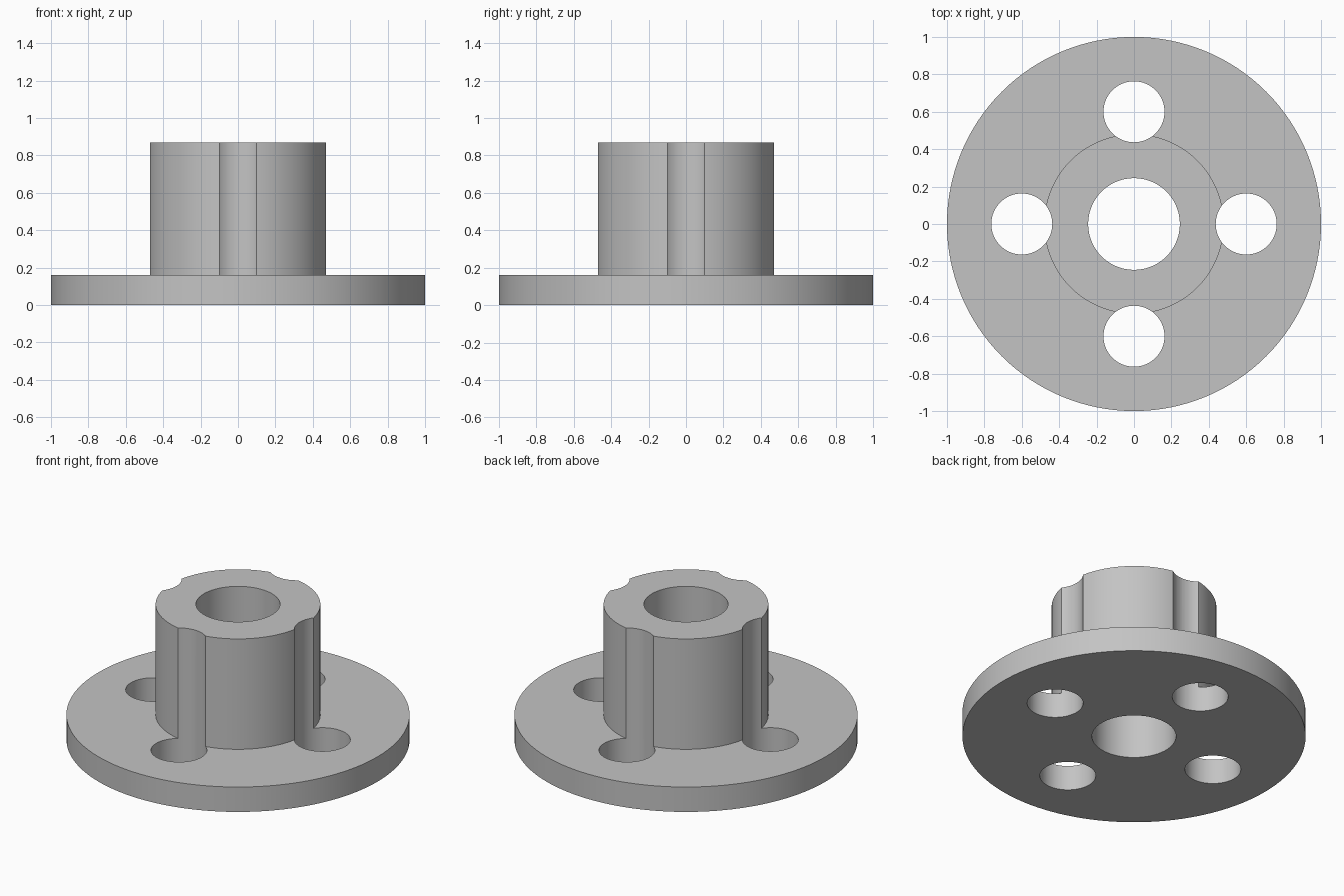
import bpy, bmesh
from math import cos, sin, pi
from mathutils import Matrix

cube = bpy.data.objects.get("Cube")
if cube:
    bpy.data.objects.remove(cube)

# Main dimensions
FLANGE_R, FLANGE_H = 1.0, 0.16
HUB_R, HUB_H = 0.48, 0.87
BORE_R = 0.245
HOLE_R, HOLE_CIRCLE = 0.163, 0.6
SEGMENTS = 128

grey = bpy.data.materials.new("machined grey")
grey.use_nodes = True
colour = (0.55, 0.55, 0.55, 1)
grey.diffuse_color = colour
grey.node_tree.nodes["Principled BSDF"].inputs["Base Color"].default_value = colour


def add_object(name, bm):
    bmesh.ops.recalc_face_normals(bm, faces=bm.faces)
    mesh = bpy.data.meshes.new(name)
    bm.to_mesh(mesh)
    bm.free()
    mesh.materials.append(grey)
    obj = bpy.data.objects.new(name, mesh)
    bpy.context.collection.objects.link(obj)
    return obj


# Flange, hub and bore: one closed profile turned about the z axis
profile = [(BORE_R, 0), (FLANGE_R, 0), (FLANGE_R, FLANGE_H),
           (HUB_R, FLANGE_H), (HUB_R, HUB_H), (BORE_R, HUB_H)]
bm = bmesh.new()
rings = [[bm.verts.new((r * cos(2 * pi * i / SEGMENTS), r * sin(2 * pi * i / SEGMENTS), z))
          for r, z in profile] for i in range(SEGMENTS)]
for i, ring in enumerate(rings):
    after = rings[(i + 1) % SEGMENTS]
    for j in range(len(profile)):
        k = (j + 1) % len(profile)
        bm.faces.new((ring[j], ring[k], after[k], after[j]))
body = add_object("flanged_hub", bm)

# Four bolt hole cutters, tall enough to scallop the hub
bm = bmesh.new()
for i in range(4):
    angle = i * pi / 2
    place = Matrix.Translation((HOLE_CIRCLE * cos(angle), HOLE_CIRCLE * sin(angle), HUB_H / 2))
    bmesh.ops.create_cone(bm, cap_ends=True, segments=64, radius1=HOLE_R,
                          radius2=HOLE_R, depth=HUB_H + 0.4, matrix=place)
cutter = add_object("bolt_hole_cutter", bm)
cutter.hide_render = True

# Drill the holes and apply the cut
cut = body.modifiers.new("bolt holes", "BOOLEAN")
cut.operation = "DIFFERENCE"
cut.solver = "EXACT"
cut.object = cutter
bpy.ops.object.select_all(action="DESELECT")
body.select_set(True)
bpy.context.view_layer.objects.active = body
bpy.ops.object.modifier_apply(modifier=cut.name)
bpy.data.objects.remove(cutter)

# Smooth round walls, crisp rims
bpy.ops.object.shade_smooth_by_angle(angle=pi / 6)
